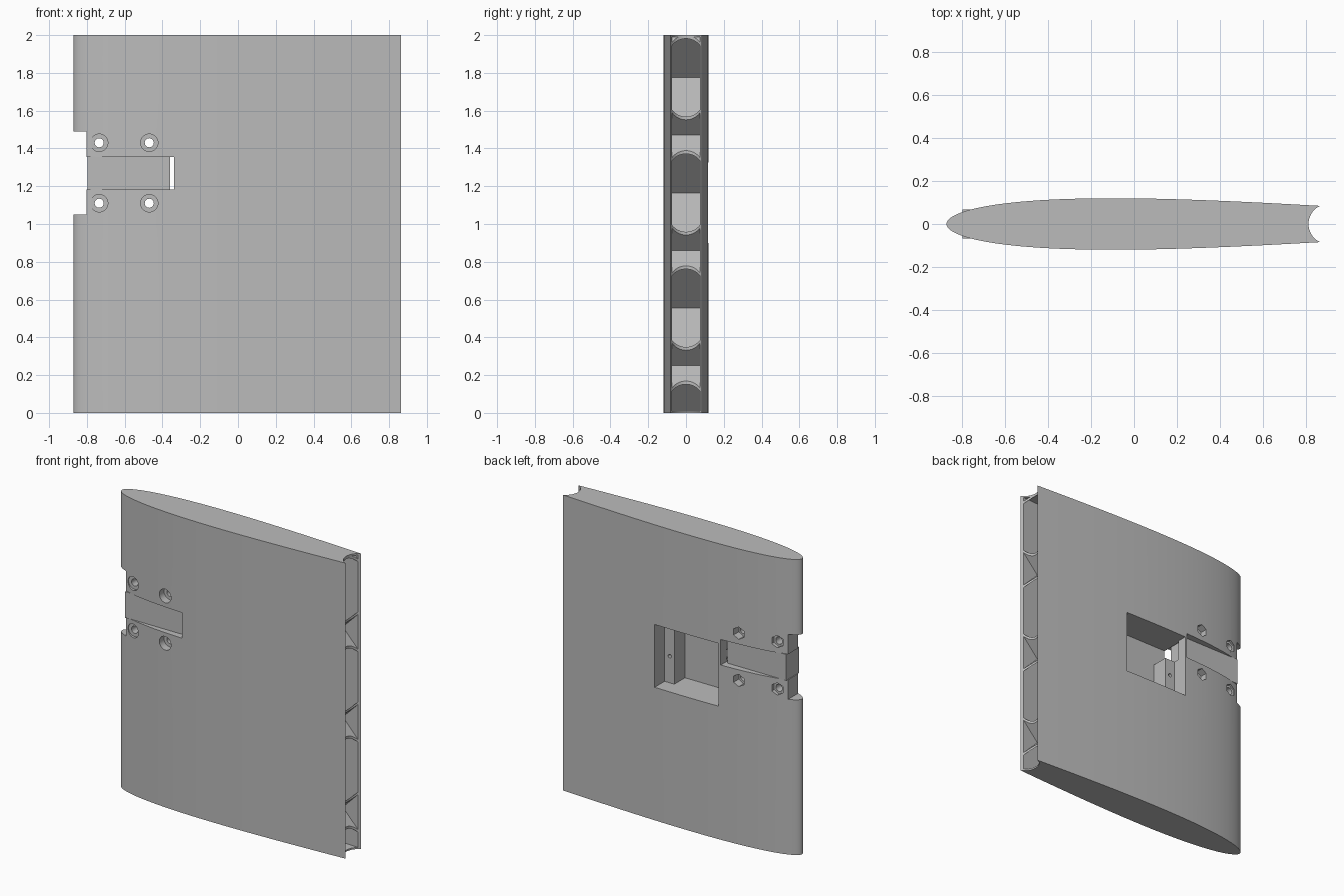
import bpy, bmesh, math
from mathutils import Matrix

old = bpy.data.objects.get("Cube")
if old:
    bpy.data.objects.remove(old, do_unlink=True)

grey = bpy.data.materials.new("plain grey")
grey.use_nodes = True
grey.diffuse_color = (0.5, 0.5, 0.5, 1)
grey.node_tree.nodes["Principled BSDF"].inputs["Base Color"].default_value = (0.5, 0.5, 0.5, 1)

LEAD, TRAIL, HEIGHT, WALL = -0.87, 0.865, 2.0, 0.011


def half_thickness(x):
    u = max(x - LEAD, 0)
    return math.sqrt(u) * (0.212 - 0.109 * u + 0.0136 * u * u)


def finish(name, bm):
    bmesh.ops.recalc_face_normals(bm, faces=bm.faces)
    mesh = bpy.data.meshes.new(name)
    bm.to_mesh(mesh)
    bm.free()
    mesh.materials.append(grey)
    obj = bpy.data.objects.new(name, mesh)
    bpy.context.collection.objects.link(obj)
    return obj


def box(name, x, y, z):
    bm = bmesh.new()
    bmesh.ops.create_cube(bm, size=1)
    for v in bm.verts:
        for i, (lo, hi) in enumerate((x, y, z)):
            v.co[i] = lo if v.co[i] < 0 else hi
    return finish(name, bm)


def cylinder(name, x, y, z, radius, sides, axis="Y"):
    # y and z are either a span along the axis or a centre
    bm = bmesh.new()
    span = y if axis == "Y" else z
    mid = sum(span) / 2
    place = Matrix.Translation((x, mid, z) if axis == "Y" else (x, y, mid))
    if axis == "Y":
        place = place @ Matrix.Rotation(math.pi / 2, 4, "X")
    bmesh.ops.create_cone(bm, cap_ends=True, segments=sides, radius1=radius,
                          radius2=radius, depth=span[1] - span[0], matrix=place)
    return finish(name, bm)


def foil(name, start, end, inset, z0, z1, steps=40):
    # Extruded wing section, with points packed towards the leading edge
    xs = [start + (end - start) * (i / steps) ** 2 for i in range(steps + 1)]
    upper = [(x, half_thickness(x) - inset) for x in xs]
    lower = [(x, -y) for x, y in reversed(upper) if y > 1e-6]
    bm = bmesh.new()
    face = bm.faces.new([bm.verts.new((x, y, z0)) for x, y in upper + lower])
    new = bmesh.ops.extrude_face_region(bm, geom=[face])["geom"]
    for v in new:
        if isinstance(v, bmesh.types.BMVert):
            v.co.z = z1
    return finish(name, bm)


def boolean(obj, tool, operation="DIFFERENCE"):
    mod = obj.modifiers.new("cut", "BOOLEAN")
    mod.operation, mod.solver, mod.object = operation, "EXACT", tool
    bpy.context.view_layer.objects.active = obj
    bpy.ops.object.modifier_apply(modifier=mod.name)
    bpy.data.objects.remove(tool, do_unlink=True)


def trailing_groove():
    return cylinder("groove_cutter", 0.903, 0, (-0.5, 2.5), 0.093, 48, "Z")


# Wing body with hollow, concave trailing edge
body = foil("wing_body", LEAD, TRAIL, 0, 0, HEIGHT)
boolean(body, trailing_groove())
boolean(body, foil("cavity_cutter", 0.3, 1.0, WALL, WALL, HEIGHT - WALL))

# Leading edge notch and through slot for the hinge tongue
SLOT = (1.182, 1.355)
boolean(body, box("notch_cutter", (-1, -0.802), (-0.3, 0.3), (1.05, 1.49)))
boolean(body, box("slot_cutter", (-1, -0.34), (-0.3, 0.3), SLOT))

# Bolt holes: round counterbore on the front, hexagonal nut recess on the back
for x in (-0.735, -0.47):
    for z in (1.11, 1.43):
        boolean(body, cylinder("hole_cutter", x, (-0.3, 0.3), z, 0.024, 24))
        boolean(body, cylinder("bore_cutter", x, (-0.3, -0.055), z, 0.046, 32))
        boolean(body, cylinder("nut_cutter", x, (0.055, 0.3), z, 0.042, 6))

# Pocket in the back with a mounting ledge at each end
boolean(body, box("pocket_cutter", (-0.325, 0.153), (0.01, 0.3), (0.9, 1.325)))
boolean(body, box("well_cutter", (-0.25, 0.08), (-0.104, 0.2), (0.9, 1.325)))
boolean(body, box("passage_cutter", (-0.35, -0.2), (-0.104, 0.05), (1.19, 1.325)))
for x in (-0.288, 0.115):
    boolean(body, cylinder("screw_cutter", x, (-0.06, 0.1), 1.08, 0.012, 16))

# Flat tongue set into the slot
box("hinge_tongue", (-0.797, -0.36), (-0.068, 0.068), (SLOT[0] - 0.002, SLOT[1] + 0.002))

# Diagonal lattice ribs inside the trailing cavity
PERIOD, NODE_X, NODE_Z = 0.61, 0.72, 0.25
for slope in (1, -1):
    for i in range(-1, 5):
        bm = bmesh.new()
        bmesh.ops.create_cube(bm, size=1)
        bmesh.ops.scale(bm, vec=(2, 0.5, 0.012), verts=bm.verts)
        place = Matrix.Translation((NODE_X, 0, NODE_Z + i * PERIOD))
        bmesh.ops.transform(bm, verts=bm.verts,
                            matrix=place @ Matrix.Rotation(slope * math.pi / 4, 4, "Y"))
        rib = finish("lattice_rib", bm)
        boolean(rib, foil("rib_limit", 0.28, TRAIL, WALL - 0.003, 0.004, HEIGHT - 0.004), "INTERSECT")
        boolean(rib, trailing_groove())
        if not rib.data.polygons:
            bpy.data.objects.remove(rib, do_unlink=True)

# Soft shading on the curved skin, crisp edges elsewhere
bpy.ops.object.select_all(action="DESELECT")
body.select_set(True)
bpy.context.view_layer.objects.active = body
bpy.ops.object.shade_smooth_by_angle(angle=math.radians(25))
